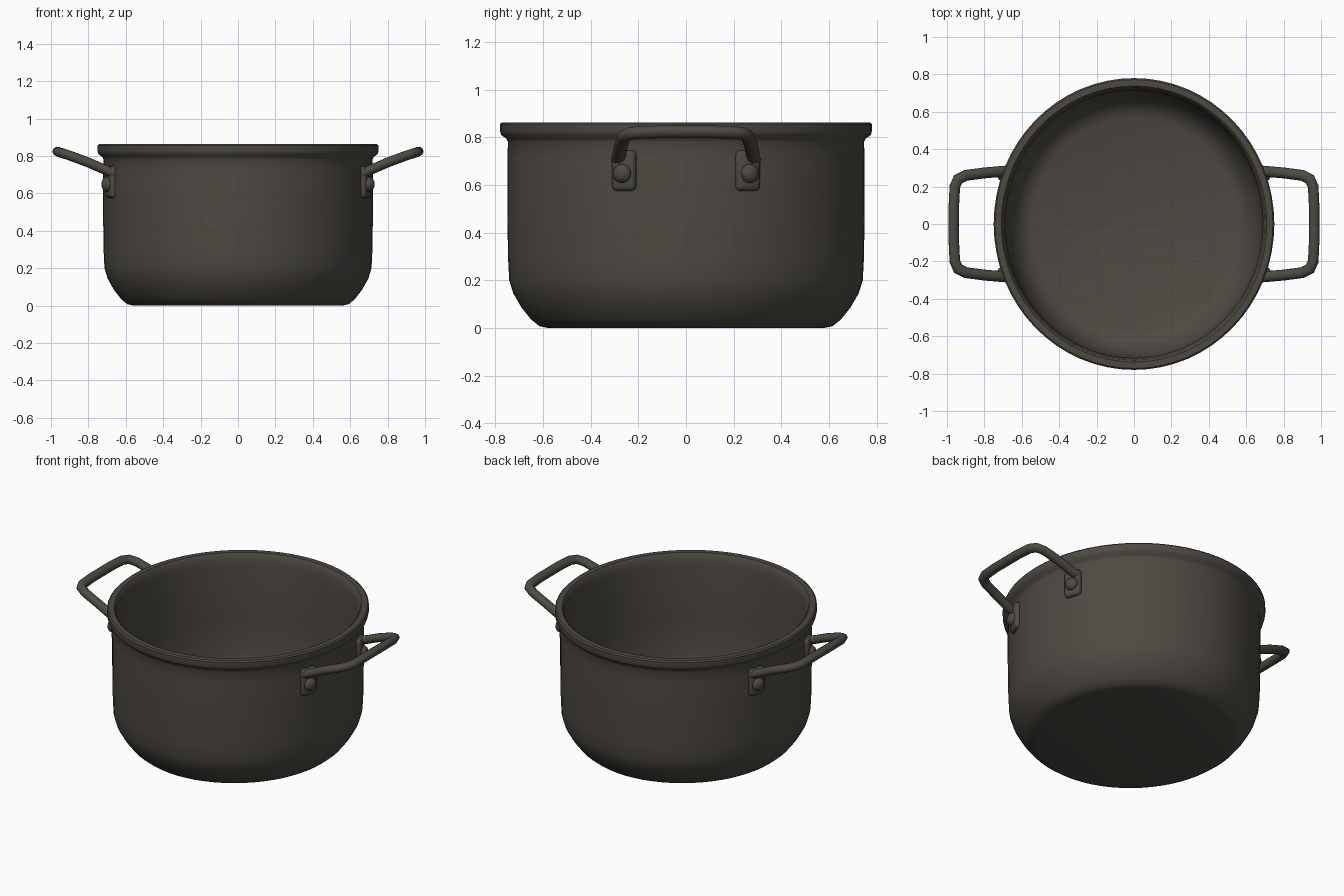
import bpy, bmesh, math
from mathutils import Matrix, Vector

if "Cube" in bpy.data.objects:
    bpy.data.objects.remove(bpy.data.objects["Cube"])

iron = bpy.data.materials.new("dark_iron")
iron.diffuse_color = (0.075, 0.067, 0.055, 1)
iron.use_nodes = True
iron.node_tree.nodes["Principled BSDF"].inputs["Base Color"].default_value = iron.diffuse_color
X_SCALE = 0.962  # the pot is slightly narrower across x


def add_object(name, bm, angle=40):
    bmesh.ops.recalc_face_normals(bm, faces=bm.faces)
    mesh = bpy.data.meshes.new(name)
    bm.to_mesh(mesh)
    bm.free()
    mesh.materials.append(iron)
    ob = bpy.data.objects.new(name, mesh)
    bpy.context.collection.objects.link(ob)
    bpy.ops.object.select_all(action='DESELECT')
    ob.select_set(True)
    bpy.context.view_layer.objects.active = ob
    bpy.ops.object.shade_smooth_by_angle(angle=math.radians(angle))
    return ob


# Pot body: one closed profile, outside, rim and inside, spun round z
profile = [(0, 0.005), (0.58, 0.005), (0.615, 0.012), (0.65, 0.04), (0.69, 0.09),
           (0.725, 0.15), (0.742, 0.205), (0.747, 0.30), (0.75, 0.50), (0.75, 0.72),
           (0.747, 0.785), (0.755, 0.80), (0.776, 0.815), (0.78, 0.83), (0.78, 0.86),
           (0.772, 0.868), (0.738, 0.868), (0.728, 0.858), (0.722, 0.82), (0.716, 0.78),
           (0.716, 0.45), (0.712, 0.24), (0.695, 0.17), (0.66, 0.10), (0.62, 0.06),
           (0.57, 0.04), (0, 0.035)]
bm = bmesh.new()
verts = [bm.verts.new((r, 0, z)) for r, z in profile]
edges = [bm.edges.new(pair) for pair in zip(verts, verts[1:])]
bmesh.ops.spin(bm, geom=verts + edges, cent=(0, 0, 0), axis=(0, 0, 1),
               angle=math.tau, steps=64, use_merge=False)
bmesh.ops.remove_doubles(bm, verts=bm.verts, dist=0.0005)
bmesh.ops.scale(bm, vec=(X_SCALE, 1, 1), verts=bm.verts)
bmesh.ops.transform(bm, matrix=Matrix.Translation((0, 0, -0.005)), verts=bm.verts)
add_object("pot_body", bm)


# Tube along a path, with mitred rings and closed ends
def tube(path, radius, sides=12):
    bm = bmesh.new()
    pts = [Vector(p) for p in path]
    rings = []
    for i, p in enumerate(pts):
        before = (p - pts[i - 1]).normalized() if i else (pts[1] - p).normalized()
        after = (pts[i + 1] - p).normalized() if i < len(pts) - 1 else before
        t = (before + after).normalized()
        u = t.cross(Vector((-0.35, 0, 0.94))).normalized()
        v = u.cross(t)
        wide = min(1.25, 1 / max(0.3, t.dot(before)))
        rings.append([bm.verts.new(p + radius * (u * wide * math.cos(a) + v * 0.9 * math.sin(a)))
                      for a in (math.tau * k / sides for k in range(sides))])
    for a, b in zip(rings, rings[1:]):
        for k in range(sides):
            j = (k + 1) % sides
            bm.faces.new((a[k], a[j], b[j], b[k]))
    bm.faces.new(rings[0])
    bm.faces.new(rings[-1])
    return bm


half = [(0.66, 0.285, 0.705), (0.72, 0.28, 0.73), (0.80, 0.273, 0.765),
        (0.90, 0.26, 0.802), (0.94, 0.24, 0.815), (0.958, 0.20, 0.82), (0.963, 0.10, 0.823)]
path = half + [(x, -y, z) for x, y, z in reversed(half)]

for side, turn in (("right", 0), ("left", math.pi)):
    spin = Matrix.Rotation(turn, 4, 'Z')
    # Loop handle
    bm = tube(path, 0.029)
    bmesh.ops.transform(bm, matrix=spin, verts=bm.verts)
    add_object(side + "_handle", bm, 60)
    for end, s in (("back", 1), ("front", -1)):
        tilt = Matrix.Rotation(s * math.radians(20), 4, 'Z')
        # Mounting plate against the wall, below the handle end
        bm = bmesh.new()
        bmesh.ops.create_cube(bm, size=1, matrix=Matrix.Diagonal((0.05, 0.105, 0.17, 1)))
        bmesh.ops.bevel(bm, geom=bm.edges[:], offset=0.02, segments=3,
                        profile=0.5, affect='EDGES')
        place = Matrix.Translation((0.676, s * 0.258, 0.66)) @ tilt
        bmesh.ops.transform(bm, matrix=spin @ place, verts=bm.verts)
        add_object(f"{side}_{end}_plate", bm, 60)
        # Domed rivet
        bm = bmesh.new()
        bmesh.ops.create_uvsphere(bm, u_segments=16, v_segments=8, radius=1)
        place = Matrix.Translation((0.698, s * 0.268, 0.648)) @ tilt
        shape = Matrix.Diagonal((0.032, 0.04, 0.04, 1))
        bmesh.ops.transform(bm, matrix=spin @ place @ shape, verts=bm.verts)
        add_object(f"{side}_{end}_rivet", bm, 60)
